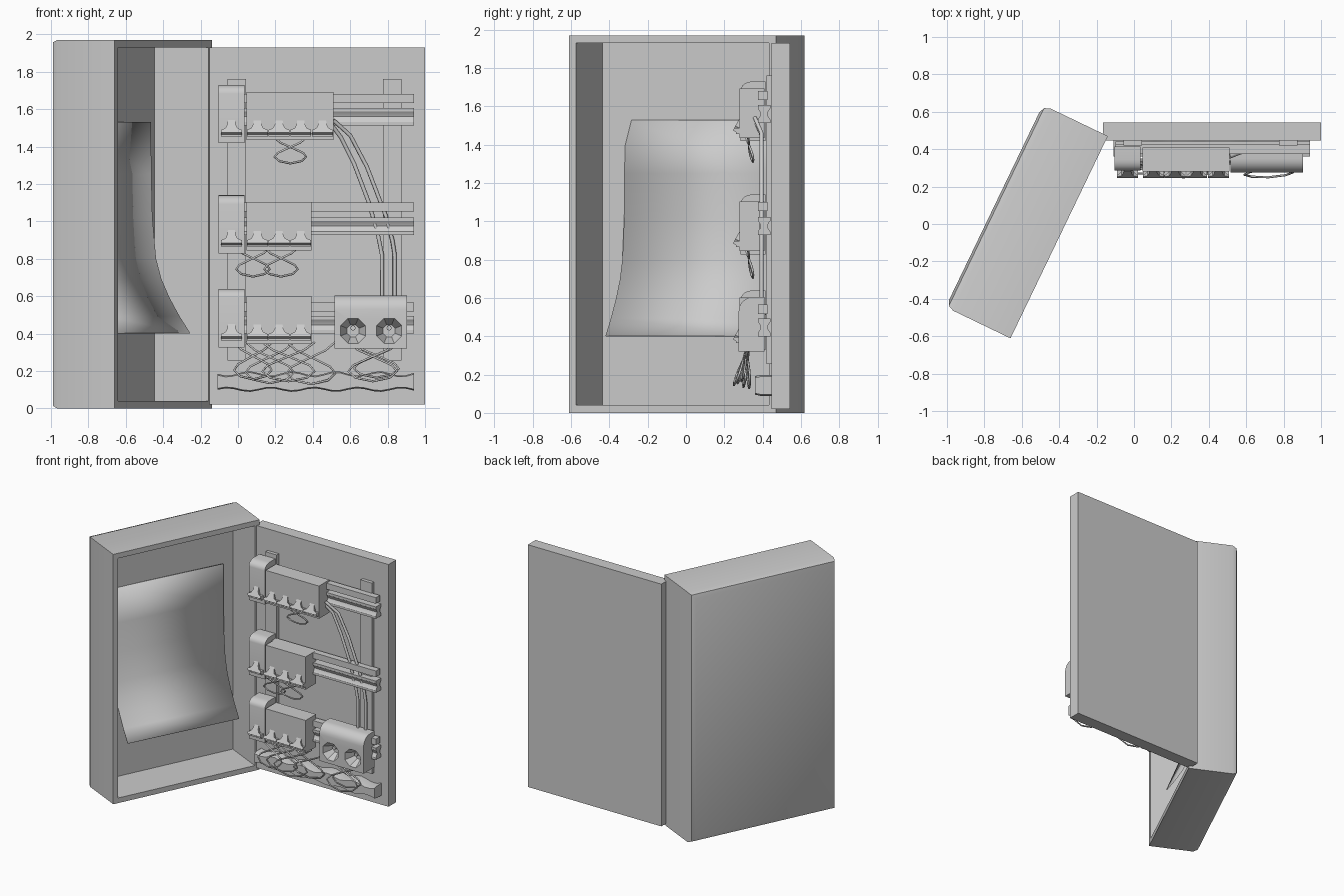
import bpy, bmesh, math
from mathutils import Matrix, Vector

if "Cube" in bpy.data.objects:
    bpy.data.objects.remove(bpy.data.objects["Cube"])


def finish(name, bm, smooth=None):
    bmesh.ops.recalc_face_normals(bm, faces=bm.faces)
    me = bpy.data.meshes.new(name)
    bm.to_mesh(me)
    bm.free()
    ob = bpy.data.objects.new(name, me)
    bpy.context.collection.objects.link(ob)
    bpy.ops.object.select_all(action='DESELECT')
    ob.select_set(True)
    bpy.context.view_layer.objects.active = ob
    if smooth:
        bpy.ops.object.shade_smooth_by_angle(angle=math.radians(smooth))
    return ob


def cube_bm(x0, x1, y0, y1, z0, z1):
    bm = bmesh.new()
    m = Matrix.Translation(((x0 + x1) / 2, (y0 + y1) / 2, (z0 + z1) / 2))
    bmesh.ops.create_cube(bm, size=1, matrix=m @ Matrix.Diagonal((x1 - x0, y1 - y0, z1 - z0, 1)))
    return bm


def box(name, *dims):
    return finish(name, cube_bm(*dims))


def prism(name, pts, direction, smooth=None):
    """Extrude a closed 3D outline along a direction."""
    bm = bmesh.new()
    f = bm.faces.new([bm.verts.new(p) for p in pts])
    r = bmesh.ops.extrude_face_region(bm, geom=[f])
    bmesh.ops.translate(bm, vec=direction, verts=[v for v in r['geom'] if isinstance(v, bmesh.types.BMVert)])
    return finish(name, bm, smooth)


def profile_x(name, yz, x0, x1, smooth=None):
    return prism(name, [(x0, y, z) for y, z in yz], (x1 - x0, 0, 0), smooth)


def wire(name, pts, radius):
    cu = bpy.data.curves.new(name, 'CURVE')
    cu.dimensions = '3D'
    cu.bevel_depth = radius
    cu.bevel_resolution = 1
    cu.use_fill_caps = True
    sp = cu.splines.new('POLY')
    sp.points.add(len(pts) - 1)
    for p, c in zip(sp.points, pts):
        p.co = (*c, 1)
    ob = bpy.data.objects.new(name, cu)
    bpy.context.collection.objects.link(ob)
    bpy.ops.object.select_all(action='DESELECT')
    ob.select_set(True)
    bpy.context.view_layer.objects.active = ob
    bpy.ops.object.convert(target='MESH')


def wire_loop(x, z, w, h, y0=0.32, y1=0.35):
    shape = [(-1, 0.1), (-.6, -.12), (.2, -.36), (.8, -.55), (1, -.72), (.7, -.9), (0, -1),
             (-.7, -.9), (-1, -.72), (-.8, -.55), (-.2, -.36), (.6, -.12), (1, 0.1)]
    wire("wire_loop", [(x + a * w, y0 + (y1 - y0) * -b + 0.006 * a, z + b * h) for a, b in shape], 0.006)


# Hinged cover: hollow box with softened back edges, swung open
COVER = Matrix.Translation((-0.14, 0.47, 0)) @ Matrix.Rotation(math.radians(64.3), 4, 'Z')
bm = cube_bm(-1.2, 0, 0, 0.385, 0, 1.97)
back = [e for e in bm.edges if all(v.co.y > 0.3 for v in e.verts)]
bmesh.ops.bevel(bm, geom=back, offset=0.045, segments=2, profile=0.5, affect='EDGES')
front = min(bm.faces, key=lambda f: f.calc_center_median().y)
bmesh.ops.inset_region(bm, faces=[front], thickness=0.057)
r = bmesh.ops.extrude_face_region(bm, geom=[front])
bmesh.ops.translate(bm, vec=(0, 0.32, 0), verts=[v for v in r['geom'] if isinstance(v, bmesh.types.BMVert)])
bmesh.ops.delete(bm, geom=[front], context='FACES_ONLY') if front.is_valid else None
finish("cover", bm, 40).matrix_world = COVER

# Curled paper sheet inside the cover
bm = bmesh.new()
rows = []
for z, off in [(1.53, 0), (1.25, .002), (1.02, .008), (.8, .03), (.69, .062), (.59, .11), (.49, .17), (.4, .233)]:
    rows.append([bm.verts.new((-1.03, 0.327 - off, z)), bm.verts.new((-0.13, 0.304 - off, z))])
for a, b in zip(rows, rows[1:]):
    bm.faces.new((a[0], a[1], b[1], b[0]))
sheet = finish("paper_sheet", bm, 40)
sheet.matrix_world = COVER
sheet.modifiers.new("thickness", 'SOLIDIFY').thickness = 0.006

# Back plate and vertical supports
box("back_plate", -0.165, 1.0, 0.447, 0.543, 0.02, 1.93)
for x in (-0.055, 0.775):
    box("support_bar", x, x + 0.098, 0.42, 0.45, 0.255, 1.76)


def toggle(x, z):
    """Bell-shaped switch lever, leaning forward at the bottom."""
    half = [(.056, 0), (.056, .014), (.032, .024), (.022, .045), (.019, .068)]
    out = half + [(-a, b) for a, b in reversed(half)]
    prism("switch_lever", [(x + a, 0.245 + b * 0.55, z + b) for a, b in out], (0, 0.03, -0.018))
    box("lever_base", x - 0.056, x + 0.056, 0.262, 0.30, z - 0.02, z + 0.012)


def rail(z_low, z_top):
    """Top strip and a waisted lower rail."""
    h = 0.094
    box("rail_strip", -0.1, 0.94, 0.375, 0.425, z_top - 0.048, z_top)
    sec = [(.375, 0), (.375, .2), (.385, .35), (.39, .5), (.385, .65), (.375, .8), (.375, 1)]
    sec += [(0.815 - y, t) for y, t in reversed(sec)]
    profile_x("rail", [(y, z_low + t * h) for y, t in sec], -0.1, 0.94, 30)


# Three rows: main switch, breaker block and levers on a rail
for top, low, strip, count in [(1.693, 1.513, 1.68, 4), (1.103, 0.928, 1.102, 3), (0.602, 0.40, 0.565, 3)]:
    rail(low, strip)
    arc = [(0.345 - 0.06 * math.cos(t), top - 0.01 + 0.047 * math.sin(t))
           for t in [i * math.pi / 10 for i in range(6)]]
    profile_x("main_switch", [(.415, top - .275), (.285, top - .275)] + arc + [(.415, top + .037)],
              -0.105, 0.035, 40)
    box("breaker_block", 0.045, 0.045 + 0.1162 * count, 0.28, 0.41, top - 0.258, top)
    toggle(-0.035, top - 0.218)
    for i in range(count):
        toggle(0.045 + 0.1162 * (i + 0.5), top - 0.218)

# Socket unit with two octagonal recesses
arc = [(0.35 - 0.075 * math.cos(t), 0.53 + 0.075 * math.sin(t)) for t in [i * math.pi / 12 for i in range(7)]]
unit = profile_x("socket_unit", [(.41, .32), (.275, .32)] + arc + [(.41, .605)], 0.517, 0.903, 40)
for x in (0.615, 0.808):
    bm = bmesh.new()
    bmesh.ops.create_cone(bm, cap_ends=True, segments=8, radius1=0.035, radius2=0.075, depth=0.08,
                          matrix=Matrix.Translation((x, 0.31, 0.415)) @ Matrix.Rotation(math.pi / 2, 4, 'X')
                          @ Matrix.Rotation(math.pi / 8, 4, 'Z'))
    cutter = finish("socket_cutter", bm)
    cutter.hide_render = True
    mod = unit.modifiers.new("recess", 'BOOLEAN')
    mod.operation = 'DIFFERENCE'
    mod.solver = 'EXACT'
    mod.object = cutter
    bpy.context.view_layer.objects.active = unit
    bpy.ops.object.modifier_apply(modifier=mod.name)
    bpy.data.objects.remove(cutter)
    bm = bmesh.new()
    bmesh.ops.create_cone(bm, cap_ends=True, segments=8, radius1=0.014, radius2=0.014, depth=0.04,
                          matrix=Matrix.Translation((x, 0.335, 0.43)) @ Matrix.Rotation(math.pi / 2, 4, 'X'))
    finish("socket_pin", bm)

# Two cables from the top row down to the socket unit
for path in ([(.49, 1.53), (.55, 1.45), (.62, 1.31), (.70, 1.10), (.75, .92), (.77, .82), (.77, .56)],
             [(.51, 1.54), (.60, 1.46), (.69, 1.29), (.79, 1.03), (.825, .90), (.838, .82), (.838, .56)]):
    wire("cable", [(x, 0.36 if z > 1.5 else 0.395, z) for x, z in path], 0.011)

# Hanging wire loops
wire_loop(0.28, 1.435, 0.085, 0.125)
for x in (0.08, 0.23):
    wire_loop(x, 0.845, 0.09, 0.14)
for x, w, h, y1 in [(0.08, .1, .18, .27), (0.17, .13, .2, .30), (0.27, .14, .19, .25), (0.39, .13, .205, .33),
                    (0.72, .13, .19, .25), (0.74, .12, .17, .29)]:
    wire_loop(x, 0.335, w, h, 0.32, y1)

# Wavy bottom strip
n = 24
xs = [-0.11 + 1.05 * i / n for i in range(n + 1)]
bm = bmesh.new()
rings = []
for x in xs:
    dz = 0.012 * math.sin(x * 27)
    ring = [(.36, .105), (.36, .18), (.39, .187), (.447, .187), (.447, .098), (.39, .098)]
    rings.append([bm.verts.new((x, y, z + dz * (1 if z > .14 else -0.8))) for y, z in ring])
for a, b in zip(rings, rings[1:]):
    for i in range(6):
        bm.faces.new((a[i], a[(i + 1) % 6], b[(i + 1) % 6], b[i]))
bm.faces.new(rings[0])
bm.faces.new(rings[-1])
finish("wavy_bottom_strip", bm, 35)
